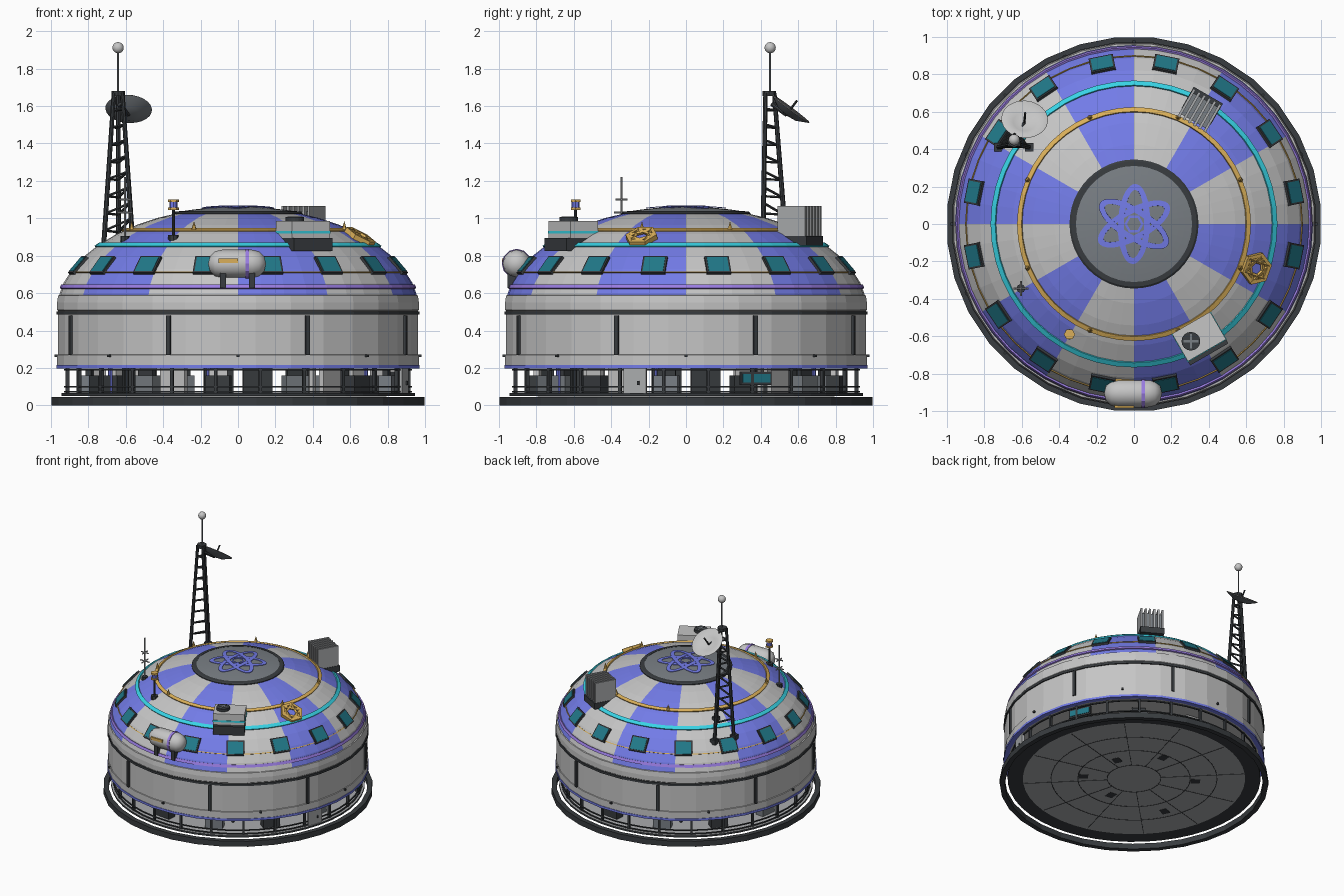
import bpy, bmesh, math
from mathutils import Matrix, Vector

if "Cube" in bpy.data.objects:
    bpy.data.objects.remove(bpy.data.objects["Cube"])


def material(name, r, g, b):
    m = bpy.data.materials.new(name)
    m.use_nodes = True
    m.diffuse_color = (r, g, b, 1)
    m.node_tree.nodes["Principled BSDF"].inputs["Base Color"].default_value = (r, g, b, 1)
    return m


LIGHT = material("light grey", .56, .56, .56)
BLUE = material("periwinkle blue", .17, .20, .80)
DARK = material("charcoal", .04, .045, .05)
MID = material("slate grey", .19, .21, .23)
STEEL = material("steel grey", .40, .41, .42)
GOLD = material("gold", .70, .43, .10)
CYAN = material("cyan", .04, .65, .78)
TEAL = material("window teal", .015, .19, .25)
PURPLE = material("lavender purple", .33, .21, .78)


def finish(name, bm, *mats, smooth=False):
    bmesh.ops.recalc_face_normals(bm, faces=bm.faces[:])
    mesh = bpy.data.meshes.new(name)
    bm.to_mesh(mesh)
    bm.free()
    for m in mats:
        mesh.materials.append(m)
    ob = bpy.data.objects.new(name, mesh)
    bpy.context.collection.objects.link(ob)
    if smooth:
        mesh.polygons.foreach_set("use_smooth", [True] * len(mesh.polygons))
    return ob


def lathe(name, profile, mat, segs=48, turn=0, closed=False, matrix=Matrix(), extra=None, rule=None, smooth=False):
    """Revolve (radius, height) points round z; rule(face centre) picks the second colour."""
    bm = bmesh.new()
    rows = []
    for r, z in profile:
        if r < 1e-5:
            rows.append([bm.verts.new((0, 0, z))] * segs)
        else:
            angles = [2 * math.pi * (i + turn) / segs for i in range(segs)]
            rows.append([bm.verts.new((r * math.cos(a), r * math.sin(a), z)) for a in angles])
    pairs = list(zip(rows, rows[1:])) + ([(rows[-1], rows[0])] if closed else [])
    for low, high in pairs:
        for i in range(segs):
            j = (i + 1) % segs
            f = bm.faces.new(list(dict.fromkeys([low[i], low[j], high[j], high[i]])))
            if rule:
                f.material_index = int(rule(f.calc_center_median()))
    bm.transform(matrix)
    return finish(name, bm, *[m for m in (mat, extra) if m], smooth=smooth)


def hoop(name, r, z, wide, high, mat, segs=48, matrix=Matrix()):
    pts = [(r + sx * wide / 2, z + sz * high / 2) for sx, sz in ((-1, -1), (1, -1), (1, 1), (-1, 1))]
    return lathe(name, pts, mat, segs, closed=True, matrix=matrix)


def box(name, matrix, centre, size, mat):
    bm = bmesh.new()
    bmesh.ops.create_cube(bm, size=1)
    bm.transform(matrix @ Matrix.Translation(centre) @ Matrix.Diagonal((*size, 1)))
    return finish(name, bm, mat)


def rod(name, a, b, r, mat, r2=None, segs=8):
    """Cylinder from a to b; r2 tapers it, and r2 = 0 makes a cone."""
    a, b = Vector(a), Vector(b)
    d = b - a
    m = Matrix.Translation(a) @ d.to_track_quat("Z", "Y").to_matrix().to_4x4()
    r2 = r if r2 is None else r2
    side = [(r, 0), (r2, d.length)] if r2 else [(r, 0)]
    return lathe(name, [(0, 0), *side, (0, d.length)], mat, segs, matrix=m)


def polar(deg, r=0, z=0):
    """Local x points outward, y along the tangent, z up."""
    return Matrix.Rotation(math.radians(deg), 4, "Z") @ Matrix.Translation((r, 0, z))


DOME_R, DOME_Z, DOME_H = .97, .50, .56


def dome_z(r):
    return DOME_Z + DOME_H * math.sqrt(1 - (r / DOME_R) ** 2)


def dome_normal(r):
    return Vector((r / DOME_R ** 2, 0, (dome_z(r) - DOME_Z) / DOME_H ** 2)).normalized()


def on_dome(deg, r):
    """Frame on the shell: x tangent, y uphill, z outward."""
    n, t = dome_normal(r), Vector((0, 1, 0))
    m = Matrix((t, n.cross(t), n)).transposed().to_4x4()
    return polar(deg, r, dome_z(r)) @ m


def dome_band(name, r, width, mat, rise=.008):
    """Flat hoop lying on the shell."""
    n, p = dome_normal(r), Vector((r, 0, dome_z(r)))
    slope = Vector((n.z, 0, -n.x)) * width / 2
    pts = [p + slope + n * rise, p - slope + n * rise, p - slope - n * .02, p + slope - n * .02]
    lathe(name, [(q.x, q.z) for q in pts], mat, closed=True)


# Base ring and raised floor
lathe("base_ring", [(.965, 0), (1.003, 0), (1.003, .045), (.965, .045)], DARK, 32, .5, closed=True)
lathe("floor", [(0, .05), (.83, .05), (.945, .05), (.945, .065), (0, .065)], STEEL, 48, extra=DARK,
      rule=lambda c: math.hypot(c.x, c.y) > .83)
for r in (.2, .42, .62):
    hoop("floor_seam_ring", r, .05, .006, .003, DARK)
for k in range(12):
    box("floor_seam", polar(30 * k + 15), (.51, 0, .05), (.62, .005, .003), DARK)
for k in range(6):
    box("floor_hatch", polar(60 * k + 25), (.3 + .08 * (k % 4), 0, .05), (.07, .06, .003), DARK)

# Open ground storey: posts, rails, consoles and partitions
for k in range(24):
    m = polar(15 * k + 7.5)
    box("post", m, (.92, 0, .13), (.02, .016, .15), DARK)
    if k % 2:
        box("console", m, (.8, 0, .11), (.07, .13, .10), DARK if k % 4 == 1 else MID)
        box("console_top", m, (.8, 0, .165), (.03, .10, .05), LIGHT if k % 4 == 1 else DARK)
for k in range(8):
    box("partition", polar(45 * k + 10), (.6, 0, .13), (.03, .16, .15), LIGHT if k % 2 else DARK)
    m = polar(45 * k + 32)
    rod("lamp_column", m @ Vector((.7, 0, .06)), m @ Vector((.7, 0, .2)), .012, BLUE if k % 2 else DARK)
for z in (.072, .1, .19):
    hoop("rail", .925, z, .01, .008, DARK)
box("entrance_door", polar(-17), (.925, 0, .13), (.02, .125, .14), STEEL)
box("entrance_handle", polar(-17), (.938, .02, .12), (.01, .01, .02), DARK)
box("screen_frame", polar(24), (.915, 0, .145), (.02, .18, .07), DARK)
box("screen", polar(24), (.926, 0, .145), (.006, .16, .045), TEAL)

# Drum wall with trim bands, ribs and bolts
lathe("drum_wall", [(0, .2), (.972, .2), (.972, .27), (.967, .272), (.967, .505), (.972, .51), (.972, .55),
                    (.966, .588), (.94, .592)], LIGHT, 32, .5)
lathe("lower_trim", [(.94, .198), (.976, .198), (.976, .216), (.94, .216)], BLUE, 32, .5, closed=True)
lathe("dark_band", [(.95, .485), (.976, .485), (.976, .503), (.95, .503)], DARK, 32, .5, closed=True)
for k in range(8):
    box("wall_rib", polar(45 * k + 22.5), (.965, 0, .375), (.022, .022, .21), DARK)
    box("wall_bolt", polar(45 * k), (.972, 0, .265), (.02, .014, .014), DARK)

# Dome shell in twelve alternating gores
arc = [math.radians(a) for a in range(8, 78, 8)]
shell = [(DOME_R * math.cos(a), DOME_Z + DOME_H * math.sin(a)) for a in arc]
lathe("dome_shell", shell + [(0, 1.035)], LIGHT, 48, extra=BLUE,
      rule=lambda c: int(math.degrees(math.atan2(c.y, c.x)) % 360 // 30) % 2 == 1)
dome_band("purple_ring", .942, .022, PURPLE)
dome_band("window_line", .898, .006, GOLD, .004)
dome_band("cyan_ring", .75, .03, CYAN)
dome_band("gold_ring", .61, .026, GOLD)
for k in range(8):
    p = polar(45 * k + 22.5) @ Vector((.615, 0, .94))
    rod("gold_spike", p, p + Vector((0, 0, .045)), .014, GOLD, 0, 6)
for k in range(16):
    m = on_dome(22.5 * k + 11.25, .87)
    box("window_frame", m, (0, 0, 0), (.132, .116, .018), DARK)
    box("window_pane", m, (0, 0, .008), (.112, .096, .008), TEAL)


# Roof cap with looped ornament
def cap_z(r):
    return 1.062 - .032 * (r / .345) ** 2


lathe("roof_cap", [(.33, 1.0)] + [(r * .03, cap_z(r * .03)) for r in range(11, -1, -1)], MID, 48)
lathe("roof_cap_rim", [(.31, 1.0), (.345, 1.0), (.345, 1.028), (.335, 1.036), (.31, 1.038)], DARK, 48, closed=True)


def flat_loop(name, a, b, width, turn, segs, rise):
    bm = bmesh.new()
    rot = Matrix.Rotation(math.radians(turn), 4, "Z")
    rows = []
    for off in (-width / 2, width / 2):
        row = []
        for i in range(segs):
            t = 2 * math.pi * i / segs
            x, y = (a + off) * math.cos(t), (b + off) * math.sin(t)
            row.append(bm.verts.new(rot @ Vector((x, y, cap_z(math.hypot(x, y)) + rise))))
        rows.append(row)
    for i in range(segs):
        j = (i + 1) % segs
        bm.faces.new((rows[0][i], rows[1][i], rows[1][j], rows[0][j]))
    solid = finish(name, bm, BLUE).modifiers.new("thickness", "SOLIDIFY")
    solid.thickness, solid.offset = .004, 0


for k in range(3):
    flat_loop("roof_ornament_loop", .198, .07, .032, 60 * k + 28, 40, .004 + .001 * k)
flat_loop("roof_ornament_centre", .045, .045, .014, 0, 6, .004)

# Lattice tower with mast and dish
feet = [Vector((-.725, .41, .75)), Vector((-.56, .41, .83)), Vector((-.64, .545, .74))]
tops = [Vector((-.664, .425, 1.67)), Vector((-.618, .425, 1.67)), Vector((-.64, .472, 1.67))]
for f, t in zip(feet, tops):
    rod("tower_leg", f, t, .014, DARK, .012)
    box("tower_foot", Matrix.Translation((f.x, f.y, dome_z(f.xy.length))), (0, 0, 0), (.045, .045, .04), DARK)
for k in range(1, 9):
    ring = [f.lerp(t, .1 + k * .1) for f, t in zip(feet, tops)]
    for i in range(3):
        rod("tower_rung", ring[i], ring[(i + 1) % 3], .007, DARK, segs=6)
rod("tower_head", (-.641, .445, 1.655), (-.641, .445, 1.68), .036, DARK)
rod("mast", (-.641, .45, 1.67), (-.641, .45, 1.9), .005, MID)
bulb = bmesh.new()
bmesh.ops.create_uvsphere(bulb, u_segments=16, v_segments=10, radius=.03,
                          matrix=Matrix.Translation((-.641, .45, 1.912)))
finish("mast_ball", bulb, LIGHT, smooth=True)
tilt = Vector((.05, .6, .8)).to_track_quat("Z", "Y").to_matrix().to_4x4()
dish = Matrix.Translation((-.585, .555, 1.578)) @ tilt
lathe("dish_back", [(0, -.034), (.06, -.026), (.125, .008)], MID, 24, matrix=dish, smooth=True)
lathe("dish_bowl", [(.125, .008), (.121, .012), (.06, -.016), (0, -.024)], LIGHT, 24, matrix=dish, smooth=True)
rod("dish_feed", dish @ Vector((0, 0, -.02)), dish @ Vector((0, 0, .065)), .006, DARK)
rod("dish_arm", (-.635, .46, 1.61), dish @ Vector((0, 0, -.03)), .012, DARK)

# Radiator with upright fins
m = polar(60, .70)
box("radiator_base", m, (0, 0, .88), (.19, .18, .05), DARK)
for k in range(6):
    box("radiator_fin", m, (0, -.08 + .032 * k, .982), (.17, .014, .17), STEEL)
box("radiator_core", m, (0, 0, .96), (.13, .17, .15), MID)

# Rooftop cooling unit
m = polar(-60, .695)
box("cooler_base", m, (.02, 0, .86), (.18, .235, .07), DARK)
box("cooler_body", m, (0, 0, .94), (.17, .235, .09), LIGHT)
box("cooler_stripe", m, (0, 0, .925), (.176, .241, .014), CYAN)
p = m @ Vector((0, -.05, .98))
rod("cooler_fan", p, p + Vector((0, 0, .026)), .05, DARK, segs=16)
for turn in (0, 90):
    box("cooler_fan_blade", Matrix.Translation(p) @ Matrix.Rotation(math.radians(turn), 4, "Z"),
        (0, 0, .027), (.08, .012, .006), MID)

# Storage tank
m = Matrix.Translation((-.005, -.905, .757)) @ Matrix.Rotation(math.pi / 2, 4, "Y")
half = [(0, .155), (.04, .145), (.066, .118), (.075, .08)]
lathe("tank", half + [(r, -h) for r, h in reversed(half)], LIGHT, 12, matrix=m, smooth=True)
hoop("tank_band", .073, .055, .014, .02, PURPLE, 12, m)
box("tank_plate", Matrix(), (-.053, -.905, .773), (.105, .158, .022), GOLD)
for x in (-.08, .075):
    box("tank_leg", Matrix(), (x, -.93, .667), (.032, .05, .08), DARK)

# Gold badge on the shell
m = on_dome(-20, .69)
hoop("badge_rim", .078, .008, .022, .03, GOLD, 6, m)
for k in range(6):
    a, b = (m @ Matrix.Rotation(math.radians(t), 4, "Z") @ Vector((.074, 0, .014)) for t in (60 * k, 60 * k + 120))
    rod("badge_bar", a, b, .011, GOLD, segs=4)

# Beacon and whip antenna
x, y = -.345, -.59
rod("beacon_foot", (x, y, .87), (x, y, .912), .028, DARK)
rod("beacon_pole", (x, y, .88), (x, y, 1.05), .008, DARK)
for z in (1.045, 1.088):
    rod("beacon_disc", (x, y, z), (x, y, z + .012), .03, GOLD, segs=6)
rod("beacon_lamp", (x, y, 1.055), (x, y, 1.09), .021, BLUE)
x, y = -.605, -.345
rod("antenna_foot", (x, y, .87), (x, y, .905), .024, DARK)
rod("antenna_pole", (x, y, .88), (x, y, 1.22), .005, STEEL)
for z, w in ((1.03, .04), (1.1, .032)):
    rod("antenna_cross", (x - w, y, z), (x + w, y, z), .005, STEEL)
    rod("antenna_cross", (x, y - w, z), (x, y + w, z), .005, STEEL)
